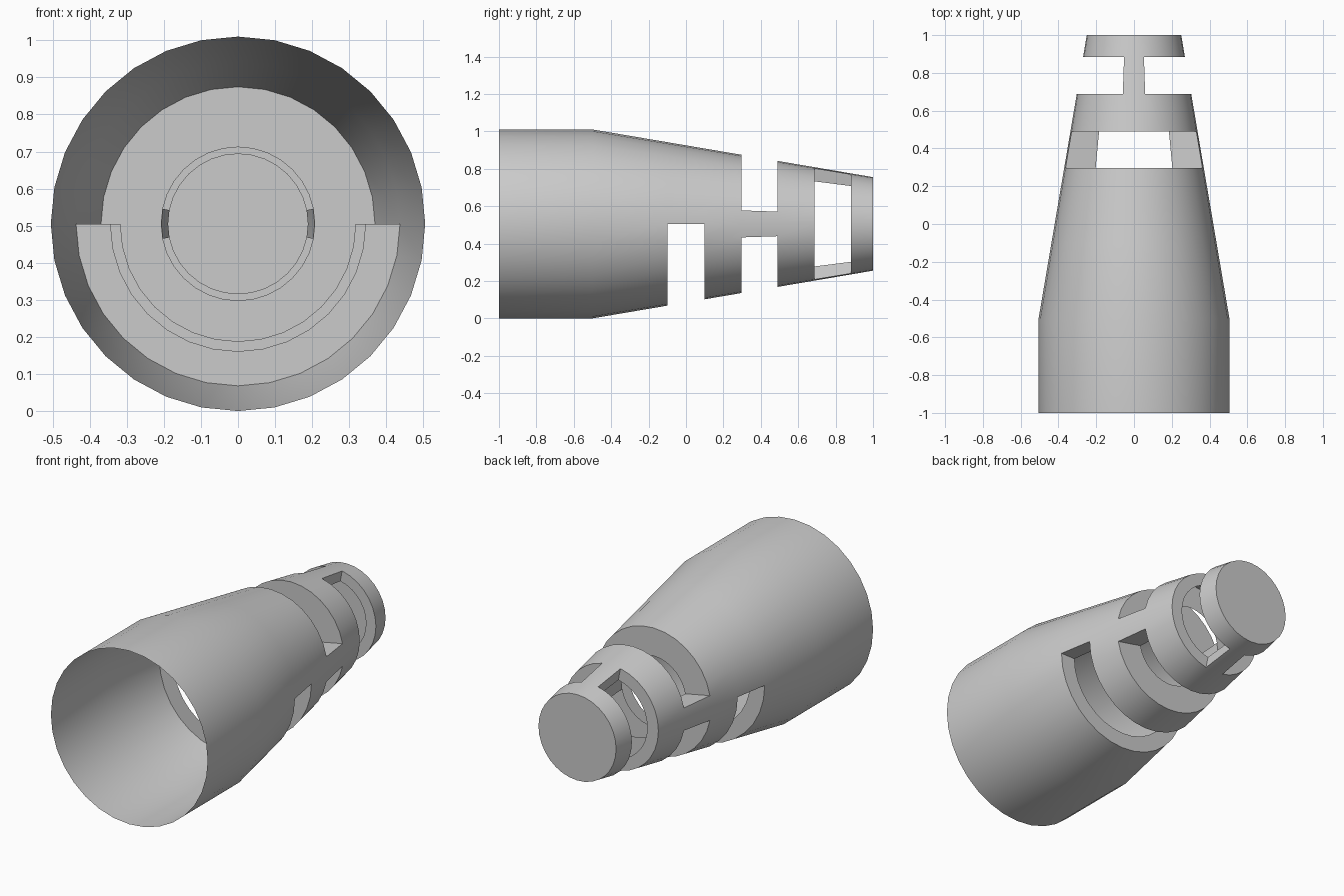
import bpy, bmesh, math
from mathutils import Vector

if "Cube" in bpy.data.objects:
    bpy.data.objects.remove(bpy.data.objects["Cube"])

N = 32                 # sides of the tube
R0, R1 = 0.505, 0.25   # front and back radius
CZ = 0.505             # height of the tube axis

# (y start, y end, inner scale of the slot walls, solid sides, walls run full circle)
SLOTS = [
    (-0.10, 0.10, 0.787, set(range(0, 16)), False),   # half slot underneath
    (0.297, 0.49, 0.56, {31, 0, 15, 16}, True),       # slot with side webs
    (0.687, 0.883, 0.765, {7, 8, 23, 24}, True),      # slot with top and bottom webs
]


def radius(y):
    return R0 if y <= -0.5 else R0 + (R1 - R0) * (y + 0.5) / 1.5


def point(j, y, scale=1.0):
    a = 2 * math.pi * j / N
    r = radius(y) * scale
    return Vector((r * math.cos(a), y, CZ + r * math.sin(a)))


def radial(j):
    a = 2 * math.pi * (j + 0.5) / N
    return Vector((math.cos(a), 0, math.sin(a)))


def tangent(j):
    a = 2 * math.pi * j / N
    return Vector((-math.sin(a), 0, math.cos(a)))


def add_face(bm, points, facing):
    f = bm.faces.new([bm.verts.new(p) for p in points])
    f.normal_update()
    if f.normal.dot(facing) < 0:
        f.normal_flip()


def finish(bm, name):
    bmesh.ops.remove_doubles(bm, verts=bm.verts, dist=1e-5)
    mesh = bpy.data.meshes.new(name)
    bm.to_mesh(mesh)
    bm.free()
    obj = bpy.data.objects.new(name, mesh)
    bpy.context.collection.objects.link(obj)
    bpy.ops.object.select_all(action='DESELECT')
    obj.select_set(True)
    bpy.context.view_layer.objects.active = obj
    bpy.ops.object.shade_smooth_by_angle(angle=math.radians(30))
    return obj


# Tapered outer shell, open at the front and capped at the back
bm = bmesh.new()
stations = sorted({-1.0, -0.5, 1.0} | {y for s in SLOTS for y in s[:2]})
solid = {s[0]: s[3] for s in SLOTS}
for a, b in zip(stations, stations[1:]):
    for j in range(N):
        if j in solid.get(a, range(N)):
            add_face(bm, [point(j, a), point(j + 1, a), point(j + 1, b), point(j, b)], radial(j))
add_face(bm, [point(j, 1.0) for j in range(N)], Vector((0, 1, 0)))
finish(bm, "tapered_shell")

# Walls that line each slot
for name, (a, b, k, keep, full) in zip(("lower_slot", "middle_slot", "rear_slot"), SLOTS):
    bm = bmesh.new()
    for j in range(N):
        if full or j not in keep:
            for y, d in ((a, 1), (b, -1)):   # ring walls facing into the slot
                add_face(bm, [point(j, y), point(j + 1, y), point(j + 1, y, k), point(j, y, k)],
                         Vector((0, d, 0)))
        if full and j in keep:               # underside of each web
            add_face(bm, [point(j, a, k), point(j + 1, a, k), point(j + 1, b, k), point(j, b, k)],
                     -radial(j))
        before = (j - 1) % N in keep
        if before != (j in keep):            # radial side of each web
            add_face(bm, [point(j, a), point(j, b), point(j, b, k), point(j, a, k)],
                     tangent(j) if before else -tangent(j))
    finish(bm, name + "_walls")
